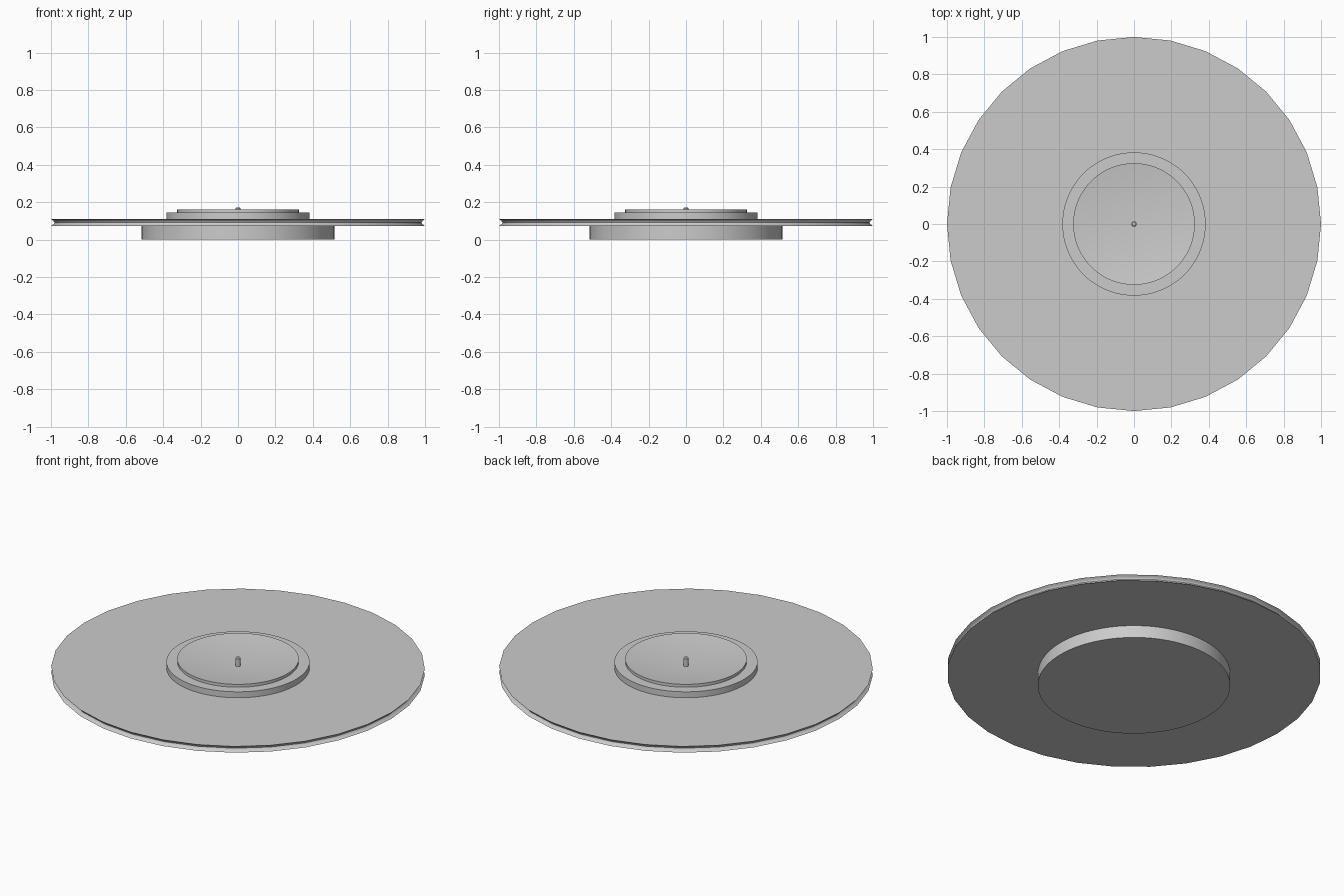
import bpy, bmesh, math

if "Cube" in bpy.data.objects:
    bpy.data.objects.remove(bpy.data.objects["Cube"])


def lathe(name, profile, sides):
    """Revolve (radius, z) points around z; radius 0 makes a pole."""
    bm = bmesh.new()
    rings = []
    for r, z in profile:
        if r == 0:
            rings.append([bm.verts.new((0, 0, z))] * sides)
        else:
            rings.append([bm.verts.new((r * math.cos(2 * math.pi * i / sides),
                                        r * math.sin(2 * math.pi * i / sides), z))
                          for i in range(sides)])
    for a, b in zip(rings, rings[1:]):
        for i in range(sides):
            j = (i + 1) % sides
            corners = list(dict.fromkeys((a[i], a[j], b[j], b[i])))
            bm.faces.new(corners)
    bmesh.ops.recalc_face_normals(bm, faces=bm.faces)
    mesh = bpy.data.meshes.new(name)
    bm.to_mesh(mesh)
    bm.free()
    obj = bpy.data.objects.new(name, mesh)
    bpy.context.collection.objects.link(obj)
    bpy.ops.object.select_all(action='DESELECT')
    obj.select_set(True)
    bpy.context.view_layer.objects.active = obj
    bpy.ops.object.shade_smooth_by_angle(angle=math.radians(30))
    return obj


# Round foot under the platter
lathe("base", [(0, 0), (0.515, 0), (0.515, 0.075), (0, 0.075)], 96)

# Wide platter with a concave groove around the rim
Z0, Z1, DEPTH, STEPS = 0.073, 0.11, 0.018, 8
rim = [(1 - DEPTH * math.sin(math.pi * k / STEPS), Z0 + (Z1 - Z0) * k / STEPS)
       for k in range(STEPS + 1)]
lathe("platter", [(0, Z0)] + rim + [(0, Z1)], 32)

# Raised hub with a narrower, shallow conical dish on top
lathe("hub", [(0, 0.105), (0.383, 0.105), (0.383, 0.145),
              (0.325, 0.145), (0.325, 0.162), (0, 0.12)], 96)

# Centre pin with a slightly rounded tip
lathe("spindle", [(0, 0.115), (0.014, 0.115), (0.014, 0.166),
                  (0.010, 0.171), (0, 0.172)], 24)
